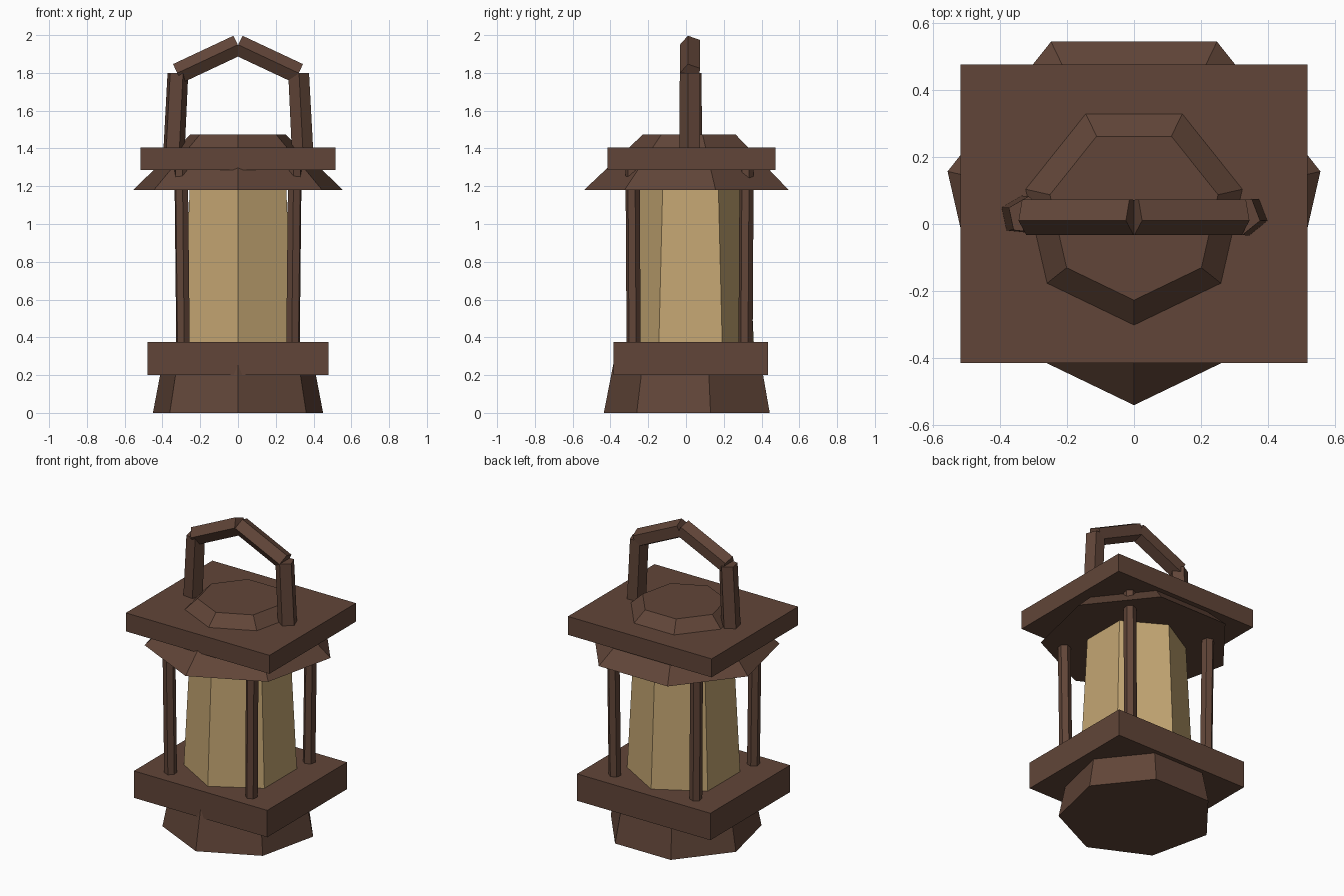
import bpy, bmesh
from math import cos, sin, radians
from mathutils import Vector

if "Cube" in bpy.data.objects:
    bpy.data.objects.remove(bpy.data.objects["Cube"])


def material(name, rgb):
    m = bpy.data.materials.new(name)
    m.diffuse_color = (*rgb, 1)
    m.use_nodes = True
    m.node_tree.nodes["Principled BSDF"].inputs["Base Color"].default_value = m.diffuse_color
    return m


WOOD = material("dark_wood", (0.12, 0.06, 0.04))
GLASS = material("amber_glass", (0.55, 0.38, 0.17))
CY = 0.027  # shared centre line in y


def finish(name, bm, mat):
    bmesh.ops.recalc_face_normals(bm, faces=bm.faces)
    me = bpy.data.meshes.new(name)
    bm.to_mesh(me)
    bm.free()
    me.materials.append(mat)
    ob = bpy.data.objects.new(name, me)
    bpy.context.collection.objects.link(ob)
    return ob


def prism(name, a, b, ra, rb, sides, phase=-90, u=(1, 0, 0), v=(0, 1, 0), mat=WOOD):
    """Tapered n-sided prism from a to b with its section in the u, v plane."""
    bm = bmesh.new()
    u, v = Vector(u), Vector(v)
    rings = []
    for c, r in ((a, ra), (b, rb)):
        angles = [radians(phase + 360 * i / sides) for i in range(sides)]
        rings.append([bm.verts.new(Vector(c) + r * (cos(t) * u + sin(t) * v)) for t in angles])
    lo, hi = rings
    bm.faces.new(lo)
    bm.faces.new(hi)
    for i in range(sides):
        j = (i + 1) % sides
        bm.faces.new((lo[i], lo[j], hi[j], hi[i]))
    return finish(name, bm, mat)


def slab(name, hx, y0, y1, z0, z1):
    bm = bmesh.new()
    bmesh.ops.create_cube(bm, size=1)
    for w in bm.verts:
        w.co = (w.co.x * 2 * hx, (y0 + y1) / 2 + w.co.y * (y1 - y0), (z0 + z1) / 2 + w.co.z * (z1 - z0))
    return finish(name, bm, WOOD)


# Base, glass and roof
prism("base_foot", (0, CY, 0), (0, CY, 0.35), 0.462, 0.394, 7)
slab("lower_plate", 0.48, -0.385, 0.435, 0.2, 0.375)
prism("glass_body", (0, 0.024, 0.35), (0, 0.024, 1.25), 0.336, 0.292, 6, mat=GLASS)
prism("roof", (0, 0.03, 1.18), (0, 0.03, 1.475), 0.57, 0.257, 7)
slab("upper_plate", 0.517, -0.415, 0.475, 1.285, 1.405)

# Corner posts, leaning slightly outward
for sx in (-1, 1):
    for sy, label in ((-1, "front"), (1, "back")):
        side = "left" if sx < 0 else "right"
        prism(f"{label}_{side}_post",
              (sx * 0.291, 0.019 + sy * 0.296, 0.34), (sx * 0.301, 0.019 + sy * 0.302, 1.3),
              0.038, 0.038, 6, phase=20 * sx)

# Carrying handle: two uprights and two sloping bars
for sx, side, phase in ((-1, "left", 156), (1, "right", -15)):
    prism(f"handle_{side}_upright", (sx * 0.345, 0.025, 1.3), (sx * 0.32, 0.025, 1.8),
          0.06, 0.058, 5, phase)
    prism(f"handle_{side}_bar", (0, 0.025, 1.946), (sx * 0.32, 0.025, 1.796),
          0.058, 0.058, 5, 105, u=(0, 1, 0), v=(sx * 0.43, 0, 0.903))
